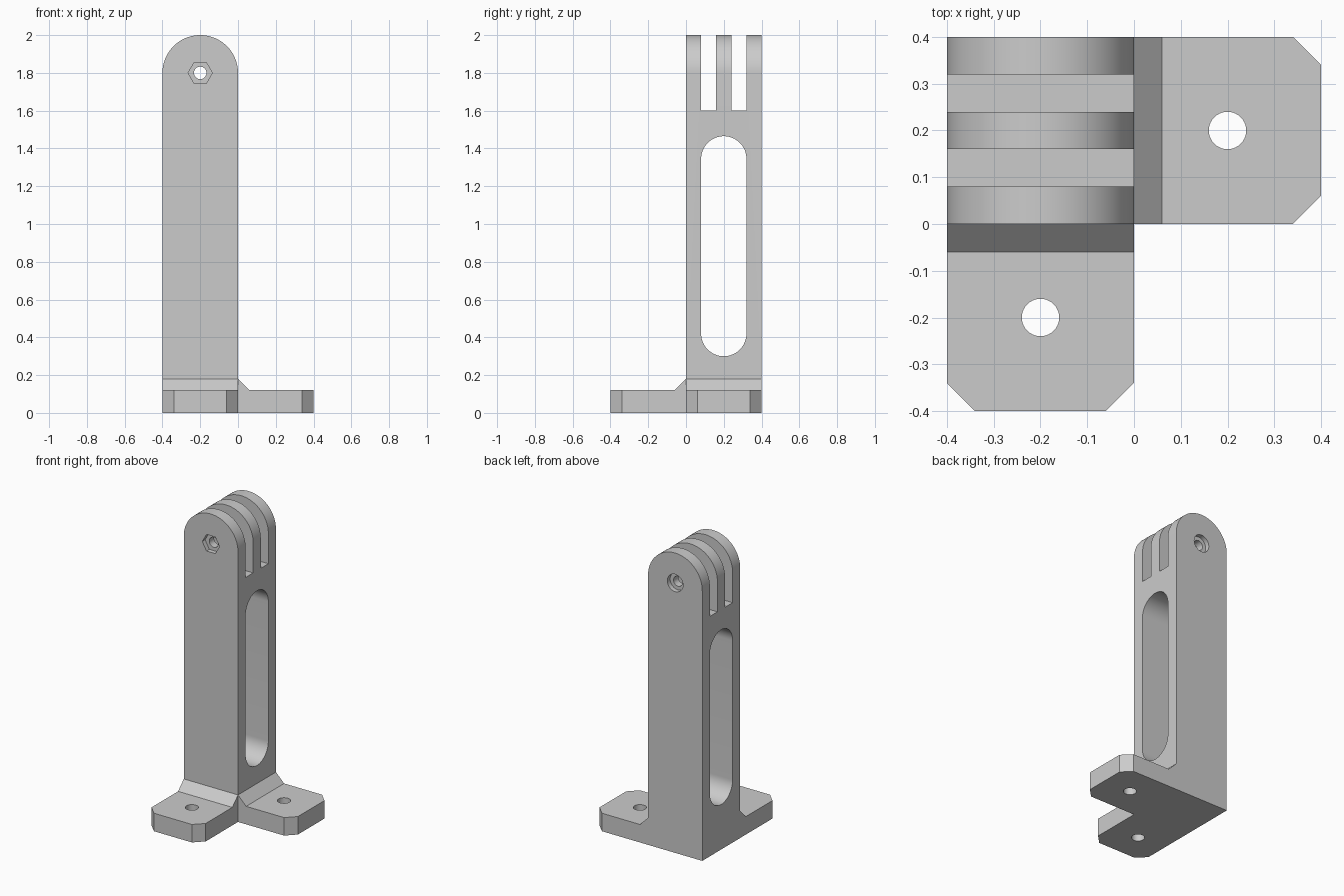
import bpy, bmesh, math
from mathutils import Matrix, Vector

cube = bpy.data.objects.get("Cube")
if cube:
    bpy.data.objects.remove(cube, do_unlink=True)

# One plain material
grey = bpy.data.materials.new("plain grey")
grey.use_nodes = True
colour = (0.6, 0.6, 0.6, 1)
grey.diffuse_color = colour
grey.node_tree.nodes["Principled BSDF"].inputs["Base Color"].default_value = colour

# Maps a 2D profile point and a depth to 3D, by extrusion axis
PLACE = {"x": lambda u, v, d: (d, u, v),
         "y": lambda u, v, d: (u, d, v),
         "z": lambda u, v, d: (u, v, d)}


def arc(cu, cv, r, start, end, steps):
    return [(cu + r * math.cos(math.radians(start + (end - start) * i / steps)),
             cv + r * math.sin(math.radians(start + (end - start) * i / steps)))
            for i in range(steps + 1)]


def circle(cu, cv, r, sides):
    return arc(cu, cv, r, 0, 360, sides)[:-1]


def prism(name, profile, axis, low, high):
    bm = bmesh.new()
    face = bm.faces.new([bm.verts.new(PLACE[axis](u, v, low)) for u, v in profile])
    grown = bmesh.ops.extrude_face_region(bm, geom=[face])["geom"]
    bmesh.ops.translate(bm, vec=Vector(PLACE[axis](0, 0, high - low)),
                        verts=[g for g in grown if isinstance(g, bmesh.types.BMVert)])
    bmesh.ops.recalc_face_normals(bm, faces=bm.faces)
    mesh = bpy.data.meshes.new(name)
    bm.to_mesh(mesh)
    bm.free()
    mesh.materials.append(grey)
    obj = bpy.data.objects.new(name, mesh)
    bpy.context.collection.objects.link(obj)
    return obj


def cut(obj, profile, axis, low, high):
    cutter = prism("cutter", profile, axis, low, high)
    cutter.hide_render = True
    mod = obj.modifiers.new("cut", "BOOLEAN")
    mod.operation, mod.solver, mod.object = "DIFFERENCE", "EXACT", cutter
    graph = bpy.context.evaluated_depsgraph_get()
    mesh = bpy.data.meshes.new_from_object(obj.evaluated_get(graph))
    obj.modifiers.clear()
    obj.data = mesh
    bpy.data.objects.remove(cutter, do_unlink=True)


def smooth(obj):
    bpy.ops.object.select_all(action="DESELECT")
    obj.select_set(True)
    bpy.context.view_layer.objects.active = obj
    bpy.ops.object.shade_smooth_by_angle(angle=math.radians(25))


# Upright post with a rounded top
W, PIVOT = 0.4, 1.8
post = prism("post", [(-W, 0), (0, 0)] + arc(-W / 2, PIVOT, W / 2, 0, 180, 48),
             "y", 0, W)

# Long rounded window through the sides
cut(post, arc(0.2, 0.42, 0.12, 180, 360, 32) + arc(0.2, 1.345, 0.12, 0, 180, 32),
    "x", -0.5, 0.1)

# Two slots that leave three hinge fingers
for y in (0.08, 0.24):
    cut(post, [(y, 1.6), (y + 0.08, 1.6), (y + 0.08, 2.1), (y, 2.1)], "x", -0.5, 0.1)

# Pivot bolt hole, hexagonal nut pocket in front, round head recess behind
cut(post, circle(-0.2, PIVOT, 0.033, 32), "y", -0.1, 0.5)
cut(post, circle(-0.2, PIVOT, 0.064, 6), "y", -0.1, 0.03)
cut(post, circle(-0.2, PIVOT, 0.058, 32), "y", 0.37, 0.5)
smooth(post)


# Mounting foot with a sloped root, clipped outer corners and a screw hole
def foot(name, matrix):
    obj = prism(name, [(0, 0), (W, 0), (W, 0.12), (0.06, 0.12), (0, 0.18)], "y", 0, W)
    bm = bmesh.new()
    bm.from_mesh(obj.data)
    corners = [e for e in bm.edges
               if all(v.co.x > W - 0.01 for v in e.verts)
               and abs(e.verts[0].co.z - e.verts[1].co.z) > 0.1]
    bmesh.ops.bevel(bm, geom=corners, offset=0.06, segments=1, affect="EDGES")
    bm.to_mesh(obj.data)
    bm.free()
    cut(obj, circle(W / 2, W / 2, 0.04, 40), "z", -0.1, 0.3)
    obj.data.transform(matrix)
    smooth(obj)


foot("left_foot", Matrix.Identity(4))
foot("front_foot", Matrix.Translation((-W, 0, 0)) @ Matrix.Rotation(-math.pi / 2, 4, "Z"))
